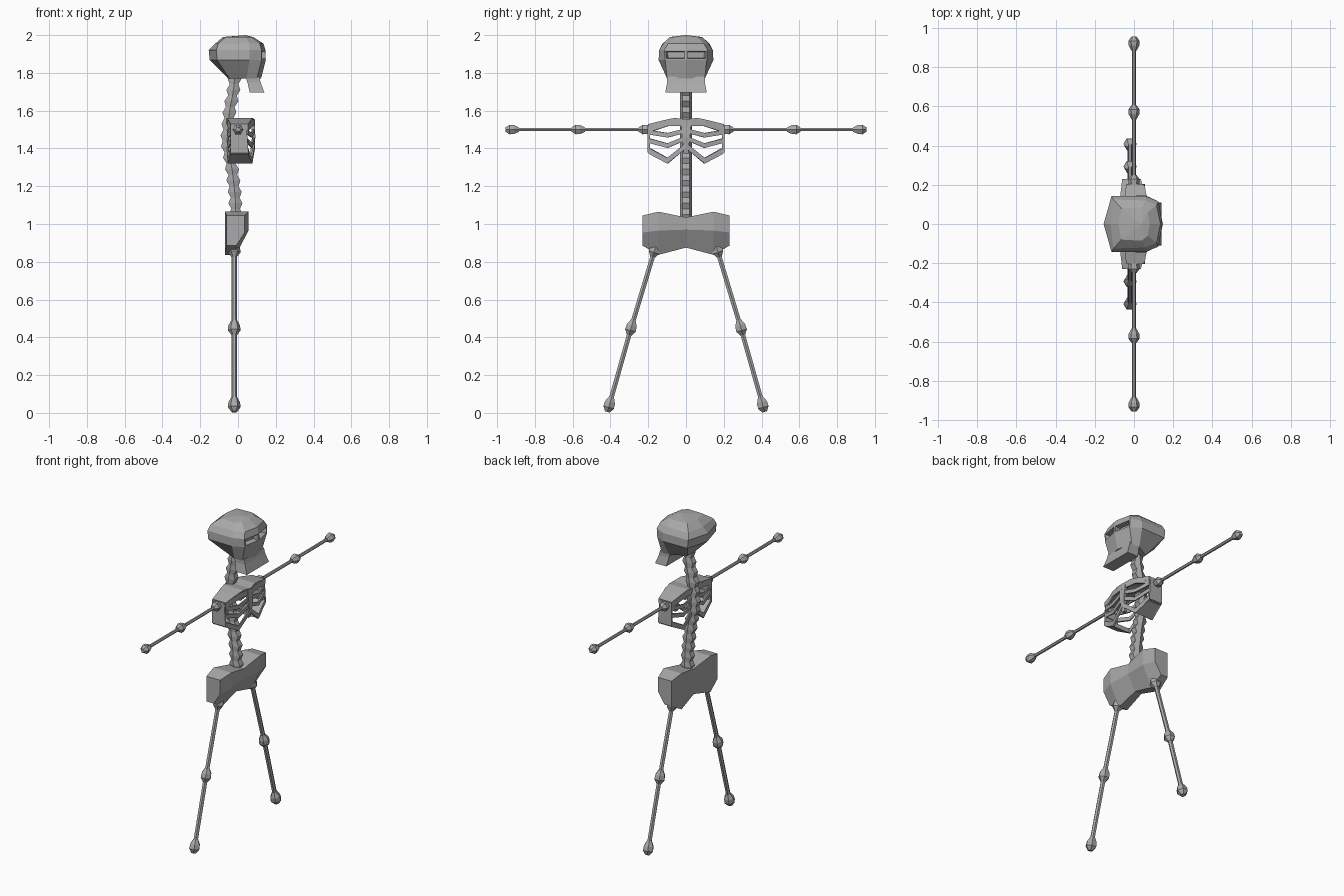
import bpy, bmesh, math
from mathutils import Vector

cube = bpy.data.objects.get("Cube")
if cube:
    bpy.data.objects.remove(cube, do_unlink=True)

bone = bpy.data.materials.new("bone grey")
bone.use_nodes = True
GREY = (0.40, 0.40, 0.40, 1)
bone.diffuse_color = GREY
bone.node_tree.nodes["Principled BSDF"].inputs["Base Color"].default_value = GREY


def finish(name, bm, mirror=False):
    bmesh.ops.recalc_face_normals(bm, faces=bm.faces)
    me = bpy.data.meshes.new(name)
    bm.to_mesh(me)
    bm.free()
    me.materials.append(bone)
    ob = bpy.data.objects.new(name, me)
    bpy.context.collection.objects.link(ob)
    if mirror:
        mod = ob.modifiers.new("Mirror", 'MIRROR')
        mod.use_axis = (False, True, False)
        mod.use_mirror_merge = False
    return ob


def loft(rings, bm=None):
    """Skin closed rings of equal size and cap both ends."""
    bm = bm or bmesh.new()
    vs = [[bm.verts.new(p) for p in r] for r in rings]
    n = len(vs[0])
    for a, b in zip(vs, vs[1:]):
        for i in range(n):
            j = (i + 1) % n
            bm.faces.new((a[i], a[j], b[j], b[i]))
    bm.faces.new(vs[0])
    bm.faces.new(vs[-1])
    return bm


def tube(name, a, b, profile, sides=6):
    """Lathe (distance, radius) pairs along the line from a to b."""
    a, b = Vector(a), Vector(b)
    d = (b - a).normalized()
    u = Vector((1, 0, 0))
    v = d.cross(u)
    rings = []
    for t, r in profile:
        rings.append([a + d * t + r * (u * math.cos(k) + v * math.sin(k))
                      for k in (2 * math.pi * i / sides for i in range(sides))])
    return finish(name, loft(rings), True)


# Skull: stacked half outlines (x, y) from back to front, mirrored in y
def skull_ring(z, half):
    return [(x, y, z) for x, y in half] + [(x, -y, z) for x, y in half[-2:0:-1]]


bm = loft([
    skull_ring(1.770, [(-.05, 0), (-.045, .05), (.045, .10), (.10, .10), (.122, 0)]),
    skull_ring(1.868, [(-.15, 0), (-.11, .142), (.06, .145), (.125, .11), (.147, 0)]),
    skull_ring(1.920, [(-.155, 0), (-.115, .142), (.06, .142), (.125, .115), (.145, 0)]),
    skull_ring(1.955, [(-.12, 0), (-.105, .125), (.06, .12), (.115, .095), (.135, 0)]),
    skull_ring(1.990, [(-.08, 0), (-.065, .08), (.04, .085), (.07, .06), (.08, 0)]),
])
top = max(bm.faces, key=lambda f: f.calc_center_median().z)
peak = bmesh.ops.poke(bm, faces=[top])["verts"][0]
peak.co = (.04, 0, 2.0)
bmesh.ops.recalc_face_normals(bm, faces=bm.faces)
# Eye sockets sunk into the two face panels
eyes = [f for f in bm.faces if 1.88 < f.calc_center_median().z < 1.91
        and f.calc_center_median().x > .12]
bmesh.ops.inset_individual(bm, faces=eyes, thickness=.010)
bmesh.ops.inset_individual(bm, faces=eyes, thickness=.004, depth=-.035)
finish("skull", bm)

# Jaw flaring toward the chin
finish("jaw", loft([
    [(.04, -.10, 1.78), (.112, -.10, 1.78), (.112, .10, 1.78), (.04, .10, 1.78)],
    [(.05, -.10, 1.75), (.12, -.10, 1.75), (.12, .10, 1.75), (.05, .10, 1.75)],
    [(.062, -.11, 1.695), (.14, -.11, 1.695), (.14, .11, 1.695), (.062, .11, 1.695)]]))

# Spine: curved column with pinched vertebrae
CURVE = [(1.02, -.010), (1.15, -.015), (1.28, -.030), (1.44, -.058),
         (1.60, -.045), (1.70, -.025), (1.80, -.015)]


def spine_x(z):
    for (z0, x0), (z1, x1) in zip(CURVE, CURVE[1:]):
        if z <= z1:
            return x0 + (x1 - x0) * (z - z0) / (z1 - z0)
    return CURVE[-1][1]


rings = []
COUNT = 26
for i in range(COUNT + 1):
    z = 1.02 + .78 * i / COUNT
    x, r = spine_x(z), (.037 if i % 2 else .023)
    rings.append([(x + r, .018, z), (x, .031, z), (x - r, .018, z),
                  (x - r, -.018, z), (x, -.031, z), (x + r, -.018, z)])
finish("spine", loft(rings))

# Ribs: flat bands from spine round to sternum
RIBS = [(1.535, 1.535, 1.505, .035), (1.495, 1.470, 1.485, .024),
        (1.455, 1.415, 1.440, .024), (1.415, 1.335, 1.385, .030)]
for k, (z0, z1, z2, h) in enumerate(RIBS):
    path = [(-.060, 0, z0), (-.055, .10, z1), (-.038, .195, z2),
            (.052, .195, z2), (.076, .10, z1), (.090, 0, z0)]
    rings = []
    for x, y, z in path:
        q = .88
        xi, yi = .01 + (x - .01) * q, y * .95
        rings.append([(x, y, z - h / 2), (x, y, z + h / 2),
                      (xi, yi, z + h / 2), (xi, yi, z - h / 2)])
    finish("rib_%d" % (k + 1), loft(rings), True)

# Broad plates closing the top and the bottom of the cage
for name, rows in (("shoulder_plate", [(0, 1.54), (.06, 1.548), (.12, 1.535), (.20, 1.515)]),
                   ("lower_rib_plate", [(.10, 1.335), (.20, 1.39)])):
    rings = []
    for y, z in rows:
        b, f = -.065 + .125 * y, .088 - .17 * y
        rings.append([(b, y, z - .014), (f, y, z - .014), (f, y, z + .014), (b, y, z + .014)])
    finish(name, loft(rings), True)

# Side walls of the cage
finish("rib_side", loft([[(-.04, y, 1.378), (.055, y, 1.378), (.045, y, 1.525), (-.04, y, 1.525)]
                         for y in (.19, .203)]), True)
# Breastbone
finish("sternum", loft([[(x - .018, -w, z), (x, -w, z), (x, w, z), (x - .018, w, z)]
                        for x, w, z in ((.082, .012, 1.37), (.092, .020, 1.46), (.088, .028, 1.545))]))

# Pelvis: cross-sections along y
rings = []
for y, top, mid, low, front, back in ((-.23, 1.045, .955, .885, .035, -.06),
                                      (-.145, 1.065, .965, .837, .055, -.07),
                                      (0, 1.035, .97, .875, .045, -.055),
                                      (.145, 1.065, .965, .837, .055, -.07),
                                      (.23, 1.045, .955, .885, .035, -.06)):
    rings.append([(back, y, top), (front, y, top), (front, y, mid),
                  (-.01, y, low), (back, y, low)])
finish("pelvis", loft(rings))

# Arms and legs: thin shafts with faceted joints
JOINT = [(-.036, .013), (-.010, .027), (.014, .029), (.036, .013)]


def limb(name, stops, r, size):
    pts = [Vector(p) for p in stops]
    for part, a, b in zip(("upper", "lower"), pts, pts[1:]):
        tube("%s_%s" % (part, name), a, b, [(0, r), ((b - a).length, r)])
    for i, p in enumerate(pts):
        d = pts[min(i + 1, 2)] - pts[min(i, 1)]
        tube("%s_joint_%d" % (name, i + 1), p, p + d, [(t * size, q * size) for t, q in JOINT])


limb("arm", [(0, .215, 1.50), (0, .57, 1.50), (0, .92, 1.50)], .010, 1.0)
limb("leg", [(-.02, .165, .865), (-.02, .29, .452), (-.02, .405, .045)], .014, 1.15)
